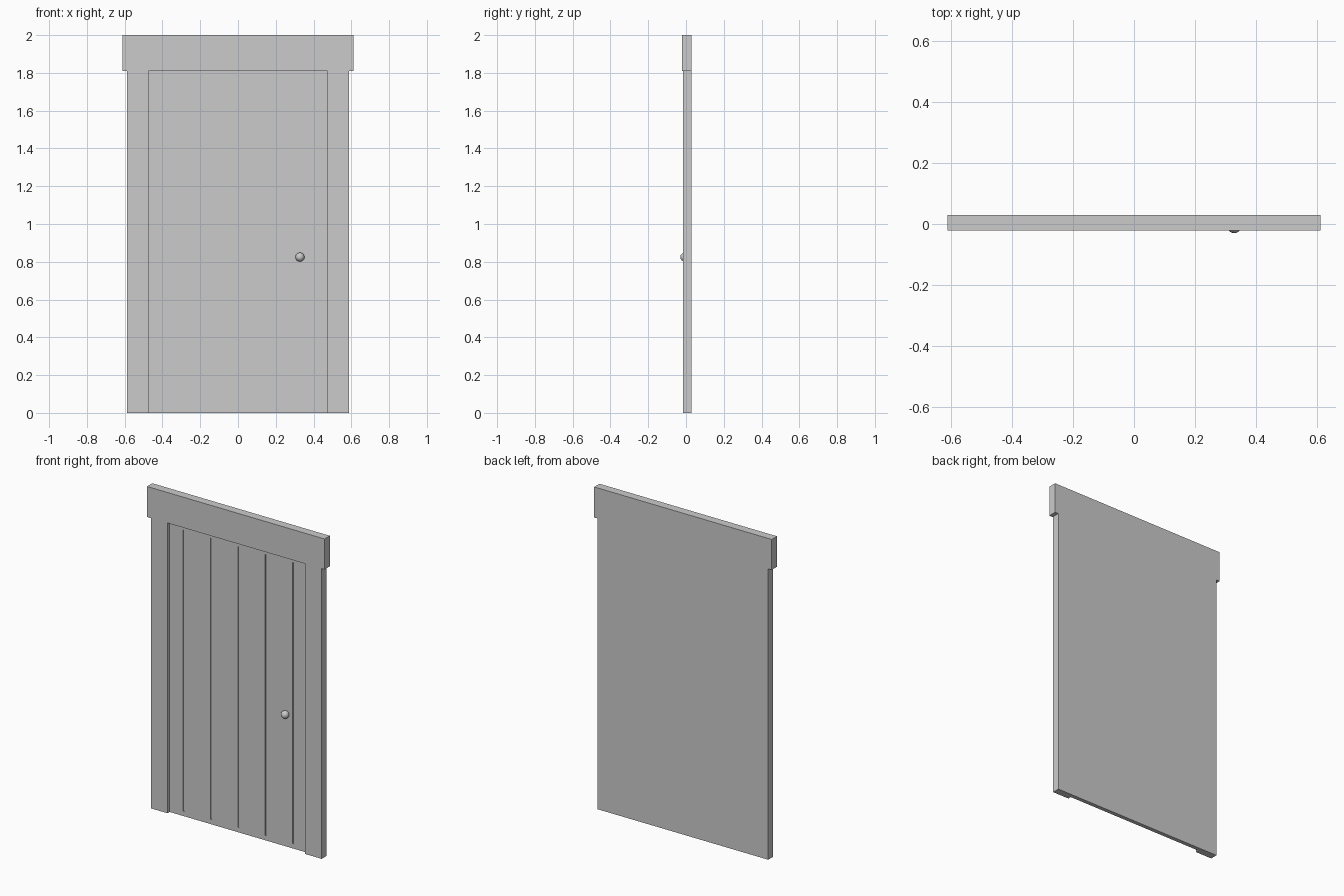
import bpy, bmesh
from mathutils import Vector

if "Cube" in bpy.data.objects:
    bpy.data.objects.remove(bpy.data.objects["Cube"])

BACK = 0.03                 # common flat back plane
LINTEL_Z = 1.81             # underside of the lintel
OUTER, INNER = 0.587, 0.474  # jamb edges


def box_bm(x0, x1, y0, y1, z0, z1):
    bm = bmesh.new()
    bmesh.ops.create_cube(bm, size=1)
    bmesh.ops.scale(bm, vec=(x1 - x0, y1 - y0, z1 - z0), verts=bm.verts)
    bmesh.ops.translate(bm, vec=((x0 + x1) / 2, (y0 + y1) / 2, (z0 + z1) / 2), verts=bm.verts)
    return bm


def finish(bm, name):
    mesh = bpy.data.meshes.new(name)
    bm.to_mesh(mesh)
    bm.free()
    ob = bpy.data.objects.new(name, mesh)
    bpy.context.collection.objects.link(ob)
    return ob


# Lintel across the top
finish(box_bm(-0.611, 0.611, -0.022, BACK, LINTEL_Z, 2.0), "lintel")

# Jambs on both sides
finish(box_bm(-OUTER, -INNER, -0.016, BACK, 0, LINTEL_Z), "left_jamb")
finish(box_bm(INNER, OUTER, -0.016, BACK, 0, LINTEL_Z), "right_jamb")

# Recessed door panel with five shallow plank grooves
GROOVE_W, GROOVE_D, PANEL_Y = 0.01, 0.006, 0.005
bm = box_bm(-INNER, INNER, PANEL_Y, BACK, 0, LINTEL_Z)
grooves = [i * 0.189 for i in range(-2, 3)]
cuts = [((x + s * GROOVE_W / 2, 0, 0), (1, 0, 0)) for x in grooves for s in (-1, 1)]
cuts += [((0, 0, z), (0, 0, 1)) for z in (0.03, LINTEL_Z - 0.03)]
for co, no in cuts:
    bmesh.ops.bisect_plane(bm, geom=bm.verts[:] + bm.edges[:] + bm.faces[:],
                           plane_co=Vector(co), plane_no=Vector(no))
bm.normal_update()
slots = []
for f in bm.faces:
    c = f.calc_center_median()
    if f.normal.y < -0.9 and 0.1 < c.z < 1.7 and any(abs(c.x - x) < GROOVE_W / 2 for x in grooves):
        slots.append(f)
bmesh.ops.inset_individual(bm, faces=slots, thickness=0.0, depth=-GROOVE_D)
finish(bm, "door_panel")

# Round door knob
bpy.ops.mesh.primitive_uv_sphere_add(segments=16, ring_count=8, radius=0.024,
                                     location=(0.328, -0.006, 0.825))
knob = bpy.context.object
knob.name = "door_knob"
bpy.ops.object.shade_smooth()
